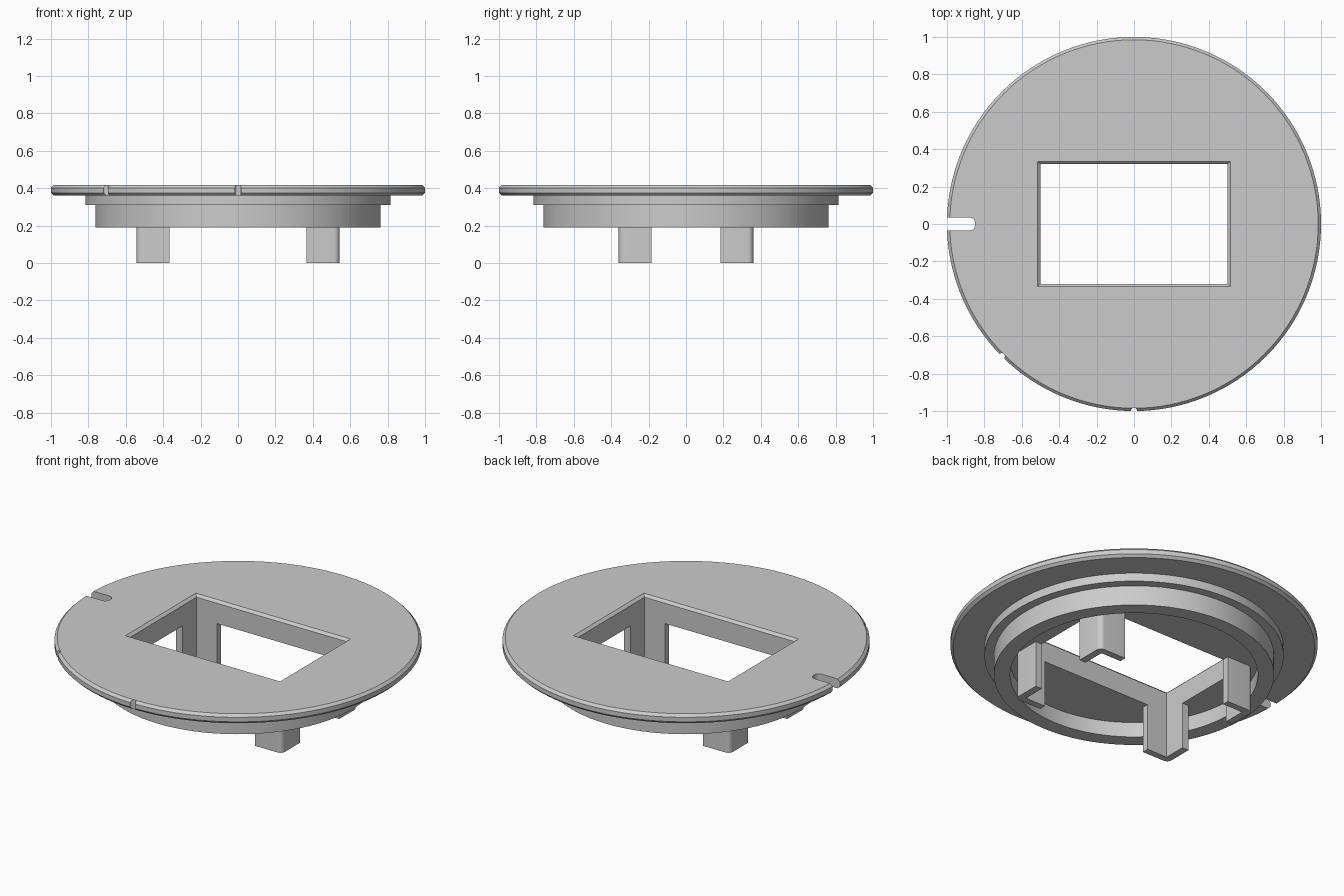
import bpy, bmesh
from math import cos, sin, pi, radians

cube = bpy.data.objects.get("Cube")
if cube:
    bpy.data.objects.remove(cube, do_unlink=True)

grey = bpy.data.materials.new("light grey")
grey.use_nodes = True
grey.diffuse_color = (0.6, 0.6, 0.6, 1)
grey.node_tree.nodes["Principled BSDF"].inputs["Base Color"].default_value = (0.6, 0.6, 0.6, 1)


def loft(name, rings):
    """Closed solid through matching rings of 3D points."""
    bm = bmesh.new()
    rows = [[bm.verts.new(p) for p in ring] for ring in rings]
    n = len(rows[0])
    for a, b in zip(rows, rows[1:]):
        for i in range(n):
            j = (i + 1) % n
            bm.faces.new((a[i], a[j], b[j], b[i]))
    bm.faces.new(rows[0])
    bm.faces.new(rows[-1])
    bmesh.ops.recalc_face_normals(bm, faces=bm.faces)
    mesh = bpy.data.meshes.new(name)
    bm.to_mesh(mesh)
    bm.free()
    mesh.materials.append(grey)
    obj = bpy.data.objects.new(name, mesh)
    bpy.context.collection.objects.link(obj)
    return obj


def prism(name, outline, z0, z1):
    return loft(name, [[(x, y, z) for x, y in outline] for z in (z0, z1)])


def arc(cx, cy, r, start, end, steps=6):
    angles = [radians(start + (end - start) * i / steps) for i in range(steps + 1)]
    return [(cx + r * cos(a), cy + r * sin(a)) for a in angles]


def circle(r, z, n=128):
    return [(r * cos(2 * pi * i / n), r * sin(2 * pi * i / n), z) for i in range(n)]


def rect(hx, hy, z):
    return [(-hx, -hy, z), (hx, -hy, z), (hx, hy, z), (-hx, hy, z)]


def select_only(obj):
    bpy.ops.object.select_all(action='DESELECT')
    obj.select_set(True)
    bpy.context.view_layer.objects.active = obj


def cut(obj, cutter):
    cutter.hide_render = True
    mod = obj.modifiers.new("cut", 'BOOLEAN')
    mod.operation, mod.solver, mod.object = 'DIFFERENCE', 'EXACT', cutter
    select_only(obj)
    bpy.ops.object.modifier_apply(modifier=mod.name)
    bpy.data.objects.remove(cutter, do_unlink=True)


# Chamfered flange with a stepped, hollow collar beneath it
FLOOR, TOP = 0.28, 0.417
profile = [(0.675, FLOOR), (0.675, 0.19), (0.763, 0.19), (0.763, 0.31),
           (0.815, 0.31), (0.815, 0.36), (0.985, 0.36), (1, 0.375),
           (1, 0.402), (0.985, TOP)]
plate = loft("flanged_plate", [circle(r, z) for r, z in profile])

# Rectangular window with a chamfered upper rim
WX, WY = 0.5, 0.32
cut(plate, loft("window_cutter", [rect(WX, WY, 0.1), rect(WX, WY, TOP - 0.015),
                                  rect(WX + 0.03, WY + 0.03, TOP + 0.015)]))

# Round-cornered slot in the rim
slot = ([(-1.1, -0.035)] + arc(-0.88, -0.005, 0.03, -90, 0)
        + arc(-0.88, 0.005, 0.03, 0, 90) + [(-1.1, 0.035)])
cut(plate, prism("slot_cutter", slot, 0.33, 0.5))

# Two small index notches
for angle in (225, 270):
    a = radians(angle)
    cut(plate, prism("notch_cutter", arc(cos(a), sin(a), 0.017, 0, 345, 23), 0.33, 0.5))

# Four L-shaped corner legs, mirrored across both axes
OX, OY, R = 0.543, 0.36, 0.03
leg = ([(WX, WY), (WX, 0.185), (OX, 0.185)] + arc(OX - R, OY - R, R, 0, 90)
       + [(0.365, OY), (0.365, WY)])
parts = [plate]
for sx, side in ((1, "left"), (-1, "right")):
    for sy, end in ((1, "back"), (-1, "front")):
        parts.append(prism(f"{end}_{side}_leg", [(x * sx, y * sy) for x, y in leg], 0, FLOOR))

for part in parts:
    select_only(part)
    bpy.ops.object.shade_smooth_by_angle(angle=radians(30))
